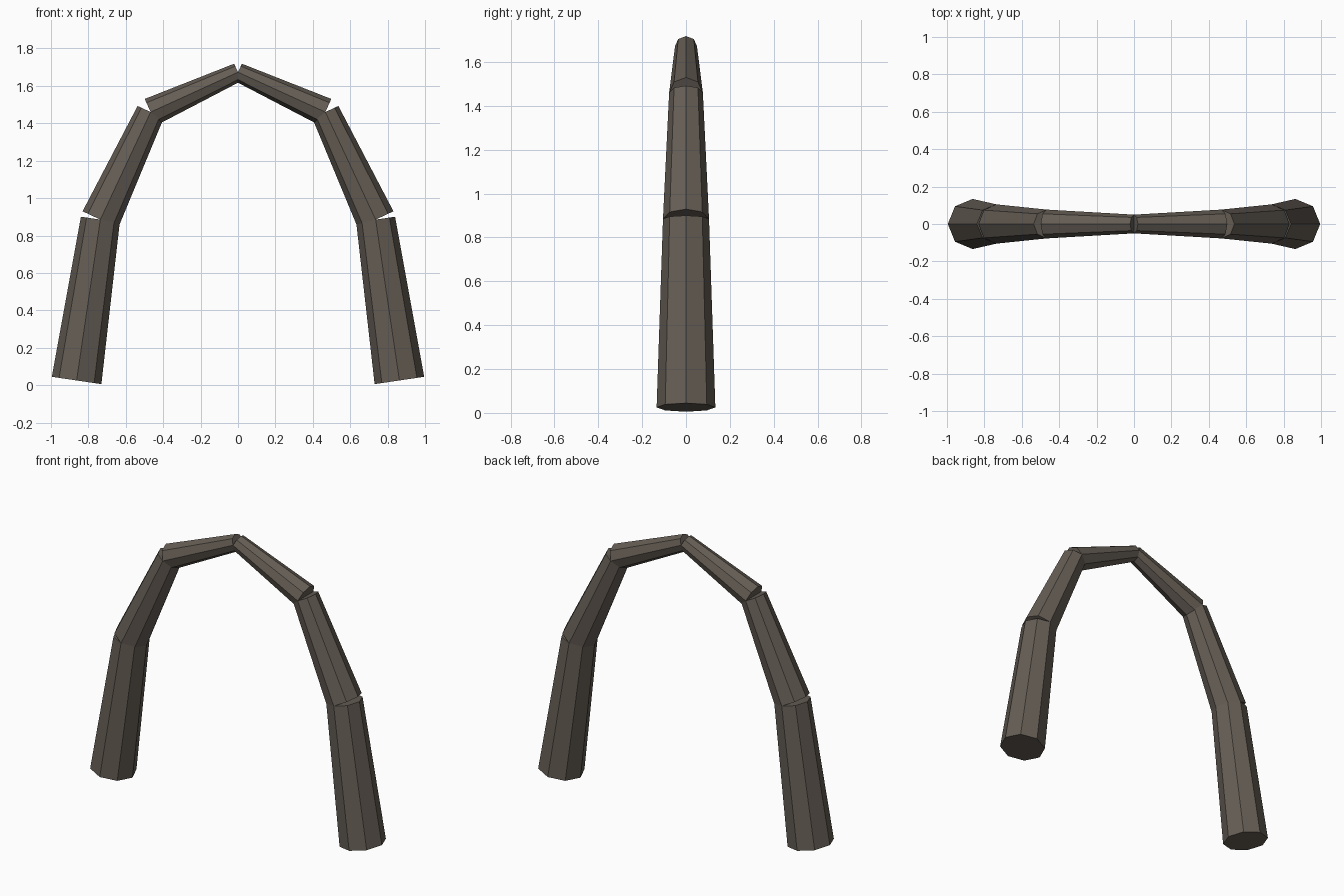
import bpy, bmesh
from mathutils import Vector, Matrix

if "Cube" in bpy.data.objects:
    bpy.data.objects.remove(bpy.data.objects["Cube"])

mat = bpy.data.materials.new("dark_stone")
mat.diffuse_color = (0.13, 0.11, 0.09, 1)
mat.use_nodes = True
mat.node_tree.nodes["Principled BSDF"].inputs["Base Color"].default_value = mat.diffuse_color

# Arch path on the right side: x, z, radius
path = [(0.863, 0.025, 0.134), (0.736, 0.885, 0.105),
        (0.467, 1.46, 0.077), (0.0, 1.673, 0.05)]
names = ["lower", "middle", "upper"]


def tapered_segment(name, a, b, r1, r2):
    """Capped eight-sided tapered prism from a to b."""
    d = (b - a).normalized()
    y = Vector((0, 1, 0))
    x = y.cross(d)
    rot = Matrix((x, y, d)).transposed().to_4x4()
    bm = bmesh.new()
    bmesh.ops.create_cone(bm, cap_ends=True, segments=8, radius1=r1, radius2=r2,
                          depth=(b - a).length,
                          matrix=Matrix.Translation((a + b) / 2) @ rot)
    me = bpy.data.meshes.new(name)
    bm.to_mesh(me)
    bm.free()
    me.materials.append(mat)
    bpy.context.collection.objects.link(bpy.data.objects.new(name, me))


# Left and right halves of the arch
for side, s in (("right", 1), ("left", -1)):
    for n, (x1, z1, r1), (x2, z2, r2) in zip(names, path, path[1:]):
        tapered_segment(f"{side}_{n}_segment", Vector((s * x1, 0, z1)),
                        Vector((s * x2, 0, z2)), r1, r2)
